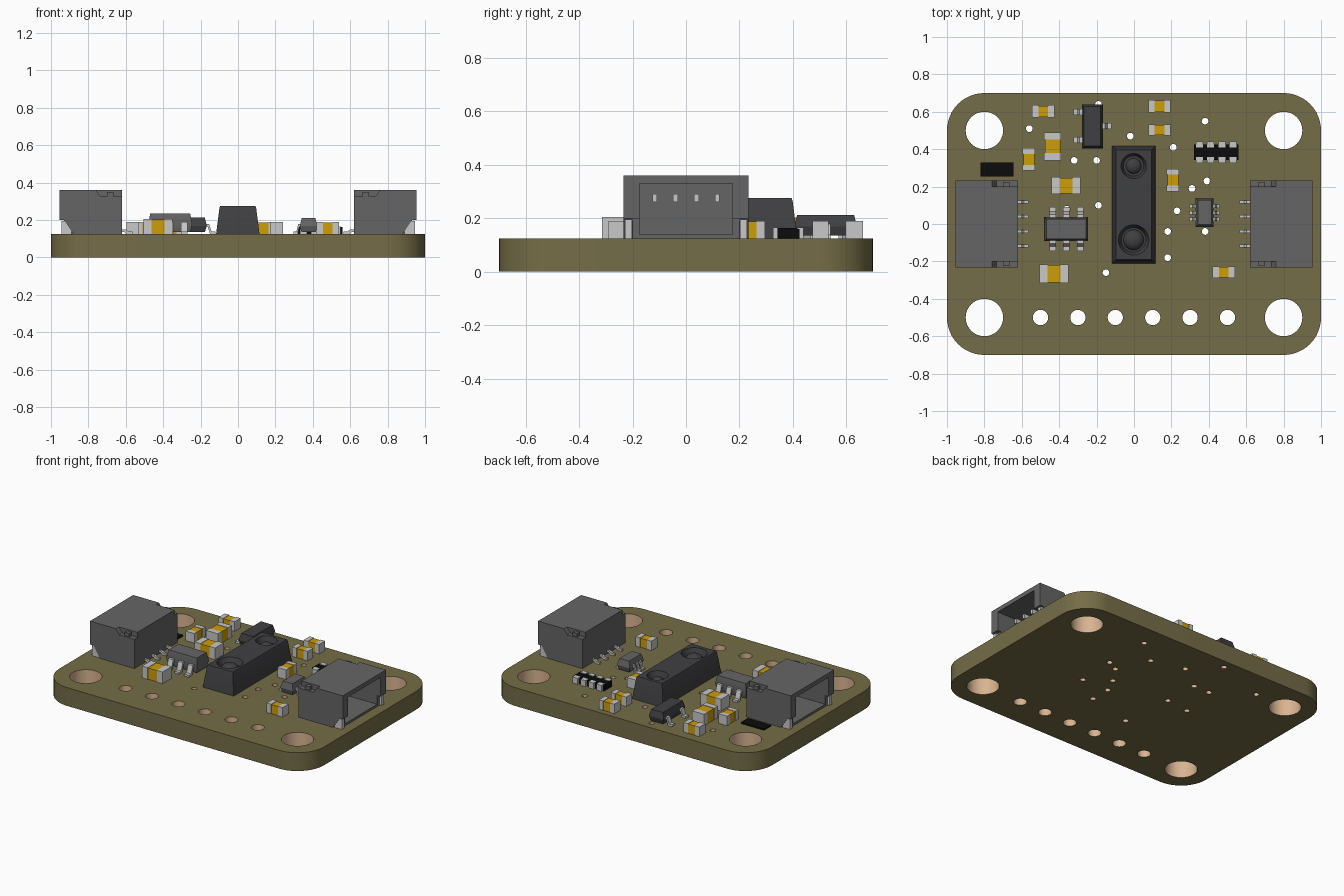
import bpy, bmesh, math
from mathutils import Vector

if "Cube" in bpy.data.objects:
    bpy.data.objects.remove(bpy.data.objects["Cube"])

def material(name, rgb):
    m = bpy.data.materials.new(name)
    lin = [((c / 255 + 0.055) / 1.055) ** 2.4 for c in rgb]
    m.diffuse_color = (*lin, 1)
    m.use_nodes = True
    m.node_tree.nodes["Principled BSDF"].inputs["Base Color"].default_value = m.diffuse_color
    return m

OLIVE = material("olive board", (117, 109, 72))
COPPER = material("copper plating", (217, 180, 146))
SILVER = material("tin silver", (200, 200, 200))
GOLD = material("ochre ceramic", (206, 157, 10))
GREY = material("mid grey plastic", (101, 101, 101))
DARK = material("dark grey plastic", (64, 64, 67))
BLACK = material("black", (12, 12, 12))
TOP = 0.125  # board surface height

def finish(name, bm, *mats):
    bmesh.ops.recalc_face_normals(bm, faces=bm.faces)
    me = bpy.data.meshes.new(name)
    bm.to_mesh(me)
    bm.free()
    for m in mats:
        me.materials.append(m)
    ob = bpy.data.objects.new(name, me)
    bpy.context.collection.objects.link(ob)
    return ob

def skin(bm, rings, mi=0):
    """Closed solid through a stack of vertex rings."""
    vs = [[bm.verts.new(p) for p in r] for r in rings]
    n = len(vs[0])
    faces = [bm.faces.new(vs[0]), bm.faces.new(vs[-1])]
    for a, b in zip(vs, vs[1:]):
        faces += [bm.faces.new((a[i], a[(i + 1) % n], b[(i + 1) % n], b[i])) for i in range(n)]
    for f in faces:
        f.material_index = mi

def loft(bm, x0, x1, y0, y1, levels, mi=0):
    """Rectangular solid, each level being (z, inset)."""
    skin(bm, [[(x0 + t, y0 + t, z), (x1 - t, y0 + t, z), (x1 - t, y1 - t, z), (x0 + t, y1 - t, z)]
              for z, t in levels], mi)

def box(bm, x0, x1, y0, y1, z0, z1, mi=0):
    loft(bm, x0, x1, y0, y1, [(z0, 0), (z1, 0)], mi)

def gull_leg(bm, x, y, dx, dy, reach, zt, width):
    """Bent lead leaving the body at (x, y) in direction (dx, dy)."""
    t, zb = 0.014, TOP
    prof = [(-.015, zt), (reach * .35, zt), (reach * .6, zb + t), (reach, zb + t),
            (reach, zb), (reach * .45, zb), (reach * .2, zt - t), (-.015, zt - t)]
    skin(bm, [[(x + dx * u - dy * w, y + dy * u + dx * w, z) for u, z in prof]
              for w in (-width / 2, width / 2)])

# Board: rounded outline with round holes
def circle(cx, cy, r, n):
    return [(cx + r * math.cos(2 * math.pi * i / n), cy + r * math.sin(2 * math.pi * i / n))
            for i in range(n)]

outline = []
for k, (cx, cy) in enumerate([(.8, .5), (-.8, .5), (-.8, -.5), (.8, -.5)]):
    for i in range(13):
        a = math.pi / 2 * (k + i / 12)
        outline.append((cx + .2 * math.cos(a), cy + .2 * math.sin(a)))
vias = [(-.56, .51), (-.32, .34), (-.2, .34), (-.02, .47), (.21, .41), (.38, .55), (.39, .23),
        (.31, .19), (-.36, .08), (-.19, .1), (.23, .07), (.18, -.04), (.38, -.04),
        (.18, -.18), (-.15, -.26), (-.19, .64)]
loops = [outline]
loops += [circle(sx * .8, sy * .5, .1, 40) for sx in (-1, 1) for sy in (-1, 1)]
loops += [circle(-.5 + .2 * i, -.5, .041, 24) for i in range(6)]
loops += [circle(x, y, .018, 14) for x, y in vias]

cu = bpy.data.curves.new("board_outline", 'CURVE')
cu.dimensions, cu.fill_mode, cu.extrude = '2D', 'BOTH', TOP / 2
for pts in loops:
    sp = cu.splines.new('POLY')
    sp.points.add(len(pts) - 1)
    for p, (x, y) in zip(sp.points, pts):
        p.co = (x, y, 0, 1)
    sp.use_cyclic_u = True
cob = bpy.data.objects.new("board_outline", cu)
bpy.context.collection.objects.link(cob)
tmp = bpy.data.meshes.new_from_object(cob.evaluated_get(bpy.context.evaluated_depsgraph_get()))
bm = bmesh.new()
bm.from_mesh(tmp)
bpy.data.objects.remove(cob)
bpy.data.meshes.remove(tmp)
bmesh.ops.translate(bm, verts=bm.verts, vec=(0, 0, TOP / 2))
bmesh.ops.remove_doubles(bm, verts=bm.verts, dist=1e-5)
bm.normal_update()
for f in bm.faces:  # hole walls are plated
    c = f.calc_center_median()
    edge = math.hypot(max(abs(c.x) - .8, 0), max(abs(c.y) - .5, 0))
    f.material_index = int(abs(f.normal.z) < .5 and edge < .15)
finish("board", bm, OLIVE, COPPER)

# Side connectors, open towards the board's ends
side = [(.62, TOP), (.62, .325), (.735, .325), (.76, .36), (.955, .36), (.955, .2), (.93, .2), (.88, TOP)]
inner = [(.62, TOP), (.62, .36), (.955, .36), (.955, .2), (.93, .2), (.93, TOP)]
for s, label in ((-1, "left"), (1, "right")):
    bm, pins, legs, tabs = (bmesh.new() for _ in range(4))
    for t in (-1, 1):
        skin(bm, [[(x, t * y, z) for x, z in side] for y in (.2, .233)])
        skin(bm, [[(x, t * y, z) for x, z in inner] for y in (.174, .2)])
        box(bm, .665, .70, *sorted((t * .2, t * .225)), .325, .35)
        box(tabs, .89, .945, *sorted((t * .202, t * .228)), TOP, .195)
    box(bm, .62, .955, -.174, .174, .33, .36)
    box(bm, .62, .67, -.174, .174, TOP, .33)
    box(bm, .67, .93, -.174, .174, TOP, .14)
    for y in (-.117, -.039, .039, .117):
        loft(pins, .66, .86, y - .009, y + .009, [(.26, 0), (.29, 0)])
        gull_leg(legs, .62, y, -1, 0, .055, .15, .016)
    for b, name, m in ((bm, "connector_shell", GREY), (pins, "connector_pins", SILVER),
                       (legs, "connector_leads", SILVER), (tabs, "connector_tabs", SILVER)):
        for v in b.verts:
            v.co.x *= s
        finish(f"{label}_{name}", b, m)

# Optical sensor: tapered block with two lens wells
bm = bmesh.new()
loft(bm, -.117, .115, -.212, .417, [(TOP, 0), (.265, .018), (.275, .022)])
sensor = finish("sensor_body", bm, DARK)
lenses = [(-.085, .082, .055), (.31, .068, .042)]
cut = bmesh.new()
for y, r, _ in lenses:
    skin(cut, [[(px, py, z) for px, py in circle(-.002, y, rad, 32)]
               for z, rad in ((.235, r * .8), (.285, r * 1.04))])
cutter = finish("lens_cutter", cut)
cutter.hide_render = True
mod = sensor.modifiers.new("wells", 'BOOLEAN')
mod.operation, mod.object, mod.solver = 'DIFFERENCE', cutter, 'EXACT'
cut_mesh = bpy.data.meshes.new_from_object(
    sensor.evaluated_get(bpy.context.evaluated_depsgraph_get()))
sensor.modifiers.clear()
sensor.data = cut_mesh
bpy.data.objects.remove(cutter)
for i, (y, _, r) in enumerate(lenses):
    bm = bmesh.new()
    bmesh.ops.create_uvsphere(bm, u_segments=24, v_segments=12, radius=r)
    for v in bm.verts:
        v.co = Vector((v.co.x - .002, v.co.y + y, v.co.z * .7 + .233))
    finish(f"lens_{i + 1}", bm, DARK)

# Leaded chips: body extents, top height, colour, leads (x, y, dx, dy), reach, lead width
chips = [
    ("regulator", (-.48, -.245, -.09, .037), .235, GREY,
     [(x, y, 0, d) for x in (-.435, -.362, -.287) for y, d in ((.03, 1), (-.083, -1))], .062, .036),
    ("transistor", (-.278, -.167, .405, .64), .213, DARK,
     [(-.272, .6, -1, 0), (-.272, .45, -1, 0), (-.173, .525, 1, 0)], .052, .032),
    ("level_shifter", (.33, .425, -.015, .138), .21, GREY,
     [(x, y, d, 0) for y in (.025, .06, .095) for x, d in ((.335, -1), (.42, 1))], .038, .018),
]
for name, ext, zt, mat, leads, reach, width in chips:
    mid = (TOP + zt) / 2
    bm = bmesh.new()
    loft(bm, *ext, [(TOP + .01, .01), (mid, 0), (zt, .011)])
    finish(name + "_body", bm, mat)
    bm = bmesh.new()
    for lead in leads:
        gull_leg(bm, *lead, reach, mid + .01, width)
    finish(name + "_leads", bm, SILVER)

# Capacitors: gold middle between two silver end caps
caps = [(-.545, -.425, .57, .635), (-.48, -.39, .34, .49), (-.595, -.53, .285, .405),
        (-.44, -.285, .16, .25), (-.505, -.35, -.315, -.217), (.078, .195, .597, .662),
        (.078, .195, .474, .533), (.175, .24, .175, .295), (.42, .54, -.29, -.227)]
for i, (x0, x1, y0, y1) in enumerate(caps):
    zt = .205 if max(x1 - x0, y1 - y0) > .13 else .19
    bm = bmesh.new()
    g = .003
    if x1 - x0 > y1 - y0:
        e = (x1 - x0) * .28
        box(bm, x0, x0 + e, y0, y1, TOP, zt)
        box(bm, x1 - e, x1, y0, y1, TOP, zt)
        box(bm, x0 + e, x1 - e, y0 + g, y1 - g, TOP, zt - g, 1)
    else:
        e = (y1 - y0) * .26
        box(bm, x0, x1, y0, y0 + e, TOP, zt)
        box(bm, x0, x1, y1 - e, y1, TOP, zt)
        box(bm, x0 + g, x1 - g, y0 + e, y1 - e, TOP, zt - g, 1)
    finish(f"capacitor_{i + 1}", bm, SILVER, GOLD)

# Resistor array with wrapped terminals
bm = bmesh.new()
box(bm, .32, .56, .343, .417, TOP, .163)
box(bm, .32, .56, .343, .425, TOP, .16)
finish("resistor_array_body", bm, BLACK)
bm = bmesh.new()
for i in range(4):
    x = .35 + i * .06
    for y0, y1 in ((.325, .357), (.408, .44)):
        box(bm, x - .019, x + .019, y0, y1, TOP, .166)
finish("resistor_array_terminals", bm, SILVER)

# Flat black part beside the left connector
bm = bmesh.new()
box(bm, -.82, -.645, .255, .33, TOP, .134)
finish("flat_black_part", bm, BLACK)

# Smooth round surfaces, keep edges sharp
meshes = [o for o in bpy.context.scene.objects if o.type == 'MESH']
for o in meshes:
    o.select_set(True)
bpy.context.view_layer.objects.active = meshes[0]
bpy.ops.object.shade_smooth_by_angle(angle=math.radians(25))
